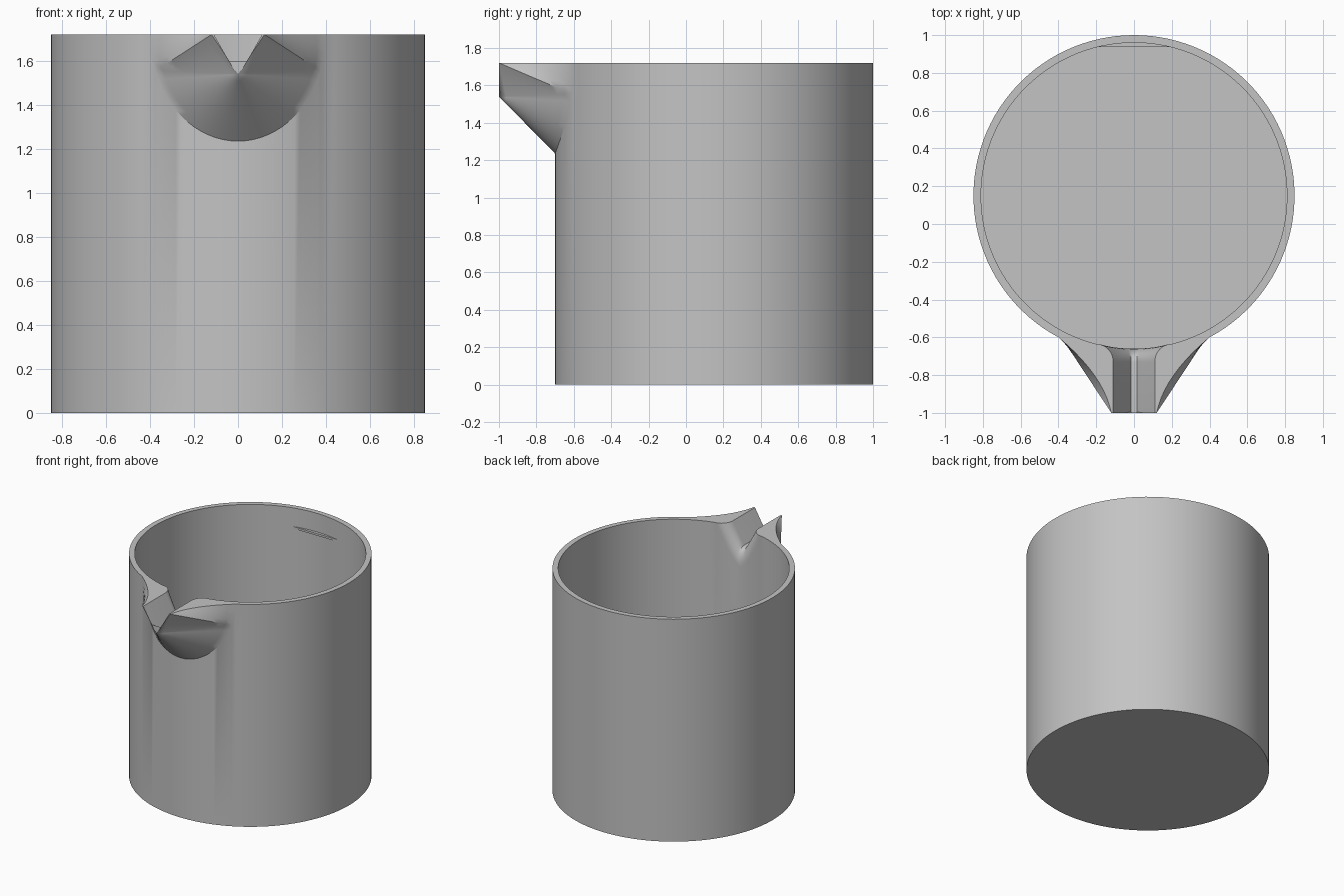
import bpy, bmesh, math
from math import sin, cos, asin, radians

if "Cube" in bpy.data.objects:
    bpy.data.objects.remove(bpy.data.objects["Cube"])

H, R, RI, CY = 1.72, 0.85, 0.81, 0.15      # height, outer/inner radius, centre y
FLOOR = 0.04
SPOUT_W, SPOUT_D = 0.40, 0.485             # half width and depth of spout root
OPEN_W, OPEN_Z = 0.20, 1.42                # half width and bottom of inner opening
TIP_Y, FLARE_Y = -1.0, -0.73
SPLIT = 70                                 # root angle of the spout's side crease

grey = bpy.data.materials.new("plain grey")
grey.diffuse_color = (0.55, 0.55, 0.55, 1)
grey.use_nodes = True
grey.node_tree.nodes["Principled BSDF"].inputs["Base Color"].default_value = grey.diffuse_color


def on_wall(r, a, z):
    return (r * sin(a), CY - r * cos(a), z)


def face(bm, pts):
    return bm.faces.new([bm.verts.new(p) for p in pts])


def skin(bm, rows):
    for r0, r1 in zip(rows, rows[1:]):
        for i in range(len(r0) - 1):
            face(bm, (r0[i], r0[i + 1], r1[i + 1], r1[i]))


def flat(pts, z):
    return [(p[0], p[1], z) for p in pts]


def finish(bm, name):
    bmesh.ops.remove_doubles(bm, verts=bm.verts[:], dist=1e-5)
    bmesh.ops.recalc_face_normals(bm, faces=bm.faces[:])
    me = bpy.data.meshes.new(name)
    bm.to_mesh(me)
    bm.free()
    me.materials.append(grey)
    ob = bpy.data.objects.new(name, me)
    bpy.context.collection.objects.link(ob)
    bpy.ops.object.select_all(action='DESELECT')
    ob.select_set(True)
    bpy.context.view_layer.objects.active = ob
    bpy.ops.object.shade_smooth_by_angle(angle=radians(30))
    return ob


bm = bmesh.new()
A0 = asin(SPOUT_W / R)                     # wall angle where the spout ends
A1 = asin(OPEN_W / RI)                     # wall angle where the opening ends

# Angles around the back of the cup, shared by both walls
back = [A0 + (2 * math.pi - 2 * A0) * i / 96 for i in range(97)]

# Spout root on the outer wall
thetas = list(range(-90, 91, 5))
root = []
for t in thetas:
    t = radians(t)
    root.append(on_wall(R, asin(SPOUT_W * sin(t) / R), H - SPOUT_D * cos(t)))

# Outer wall and underside
outer = root + [on_wall(R, a, H) for a in back[1:]]
skin(bm, [flat(outer, 0), outer])
face(bm, flat(outer[:-1], 0))

# Spout opening on the inner wall
us = [i / 14 for i in range(-14, 15)]
opening = [on_wall(RI, asin(OPEN_W * u / RI), OPEN_Z + (H - OPEN_Z) * abs(u) ** 1.4)
           for u in us]
side = [A1 + (A0 - A1) * i / 5 for i in range(6)]
side_r = [on_wall(RI, a, H) for a in side]
side_l = [on_wall(RI, -a, H) for a in side]

# Inner wall and floor
inner = opening + side_r[1:] + [on_wall(RI, a, H) for a in back[1:]] + side_l[::-1][1:]
skin(bm, [flat(inner, FLOOR), inner])
face(bm, flat(inner[:-1], FLOOR))

# Rim around the back
skin(bm, [[on_wall(R, a, H) for a in back], [on_wall(RI, a, H) for a in back]])

# Pouring channel: rounded flare from the inner wall, then a straight V
vee = [(0.11 * u, H - 0.165 * min(1, (1 - abs(u)) / 0.86)) for u in us]
channel = []
for k in range(9):
    f = radians(90 * k / 8)
    row = []
    for (x, y, z), (vx, vz) in zip(opening, vee):
        row.append((x + (vx - x) * sin(f), y + (FLARE_Y - y) * (1 - cos(f)),
                    z + (vz - z) * sin(f)))
    channel.append(row)
channel.append([(x, TIP_Y, z) for x, z in vee])
skin(bm, channel)

# Spout outside: the root drawn in to the corners of the V-shaped tip
columns = []
for t, w in zip(thetas, root):
    sgn = 1 if t > 0 else -1
    low, high = (0, TIP_Y, 1.54), (sgn * 0.12, TIP_Y, H)
    if abs(t) < SPLIT:
        ends = [low]
    elif abs(t) > SPLIT:
        ends = [high]
    else:
        ends = [low, high] if t > 0 else [high, low]
    hollow = 0.05 * max(0, abs(t) - SPLIT) / (90 - SPLIT)
    for e in ends:
        col = []
        for k in range(11):
            s = k / 10
            p = [w[i] + (e[i] - w[i]) * s for i in range(3)]
            p[0] -= sgn * hollow * 4 * s * (1 - s)
            col.append(tuple(p))
        columns.append(col)
skin(bm, columns)

# Tip face
face(bm, [(-0.12, TIP_Y, H), (0, TIP_Y, 1.54), (0.12, TIP_Y, H)] + channel[-1][::-1])

# Rim along each side of the spout
for col, idx, wall in ((columns[0], 0, side_l), (columns[-1], -1, side_r)):
    face(bm, col + [row[idx] for row in channel[::-1]] + wall[1:])

finish(bm, "cup_with_spout")

# Small thin ledge inside the back wall, opposite the spout
bm = bmesh.new()
arc = [on_wall(RI + 0.003, math.pi - A1 + 2 * A1 * i / 16, 1.56) for i in range(17)]
low = face(bm, arc)
ext = bmesh.ops.extrude_face_region(bm, geom=[low])
bmesh.ops.translate(bm, vec=(0, 0, 0.016),
                    verts=[g for g in ext["geom"] if isinstance(g, bmesh.types.BMVert)])
finish(bm, "back_ledge")
